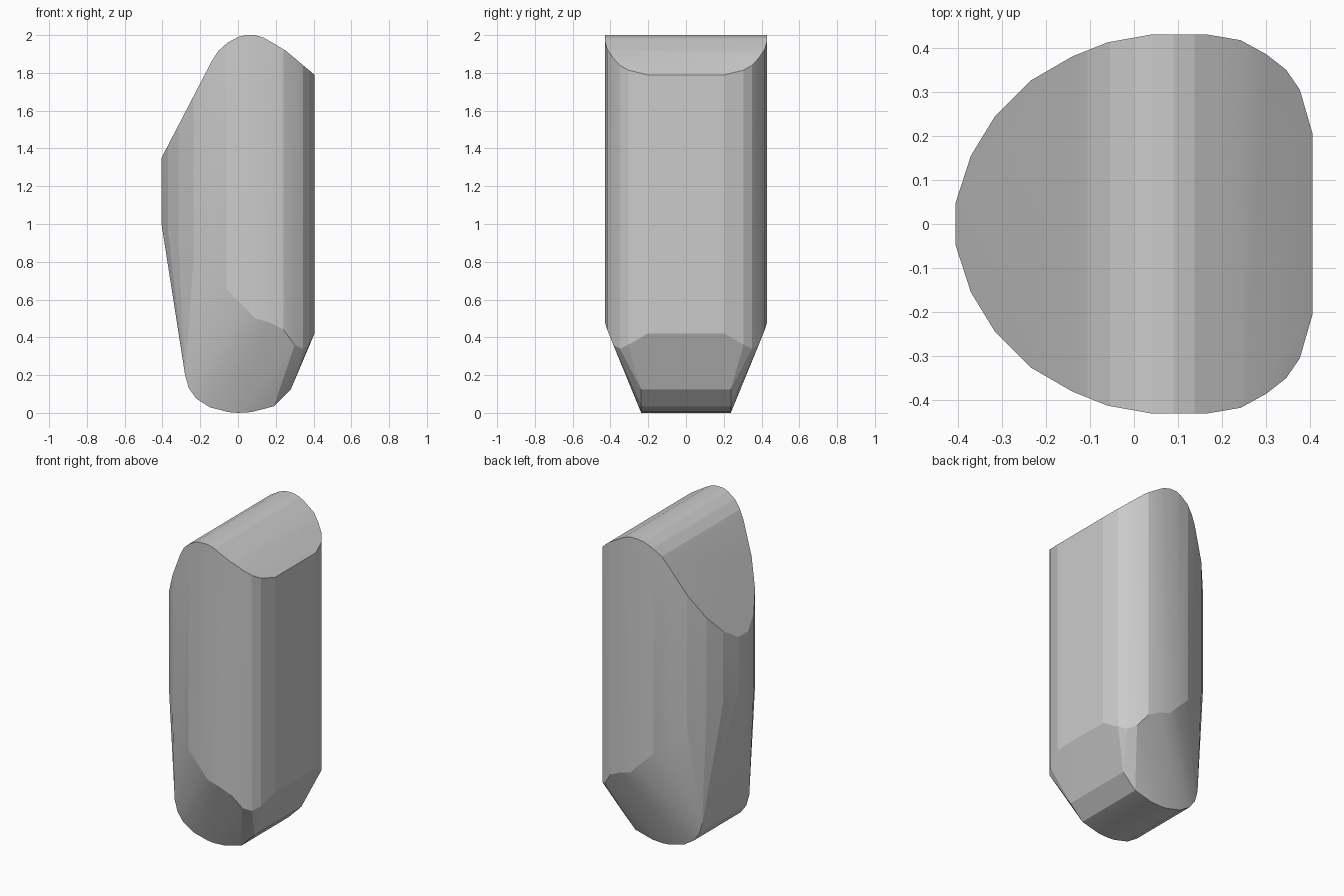
import bpy, bmesh
from mathutils import Vector

if "Cube" in bpy.data.objects:
    bpy.data.objects.remove(bpy.data.objects["Cube"])

# Half plan outline of the shaft with the height where the lower taper begins
shaft = [(0.405, 0.205, 0.42), (0.376, 0.305, 0.36), (0.345, 0.35, 0.34),
         (0.30, 0.385, 0.36), (0.242, 0.417, 0.44), (0.165, 0.43, 0.48),
         (0.09, 0.43, 0.50), (0.04, 0.43, 0.555), (-0.06, 0.412, 0.65),
         (-0.14, 0.38, 0.73), (-0.235, 0.325, 0.82), (-0.315, 0.245, 0.90),
         (-0.37, 0.155, 0.955), (-0.405, 0.047, 1.0)]

# Rounded keel profile (x, z), constant width
keel = [(-0.28, 0.20), (-0.26, 0.13), (-0.22, 0.075), (-0.15, 0.03),
        (-0.05, 0.004), (0, 0), (0.07, 0.004), (0.19, 0.035), (0.28, 0.125)]

# Top silhouette (x, z), used as a chain of cutting planes
crown = [(-0.405, 1.35), (-0.14, 1.86), (-0.105, 1.915), (-0.055, 1.96),
         (0, 1.99), (0.04, 2.0), (0.09, 2.0), (0.14, 1.985),
         (0.19, 1.955), (0.25, 1.92), (0.405, 1.79)]

bm = bmesh.new()
for s in (-1, 1):
    for x, y, z in shaft:
        bm.verts.new((x, s * y, z))
        bm.verts.new((x, s * y, 2.2))
    for x, z in keel:
        bm.verts.new((x, s * 0.237, z))
hull = bmesh.ops.convex_hull(bm, input=bm.verts[:])
loose = [v for v in bm.verts if not v.link_faces]
bmesh.ops.delete(bm, geom=loose, context='VERTS')

# Cut the crown facet by facet and cap each cut
for (x0, z0), (x1, z1) in zip(crown, crown[1:]):
    cut = bmesh.ops.bisect_plane(
        bm, geom=bm.verts[:] + bm.edges[:] + bm.faces[:], dist=1e-6,
        plane_co=Vector((x0, 0, z0)), plane_no=Vector((z0 - z1, 0, x1 - x0)),
        clear_outer=True)
    edges = [e for e in bm.edges if e.is_boundary]
    if edges:
        bmesh.ops.holes_fill(bm, edges=edges, sides=0)

bmesh.ops.remove_doubles(bm, verts=bm.verts[:], dist=1e-4)
bmesh.ops.dissolve_limit(bm, angle_limit=0.01, verts=bm.verts[:], edges=bm.edges[:])
bmesh.ops.recalc_face_normals(bm, faces=bm.faces[:])

mesh = bpy.data.meshes.new("faceted_block")
bm.to_mesh(mesh)
bm.free()
obj = bpy.data.objects.new("faceted_block", mesh)
bpy.context.collection.objects.link(obj)
bpy.context.view_layer.objects.active = obj
obj.select_set(True)
bpy.ops.object.shade_smooth_by_angle(angle=0.2)
